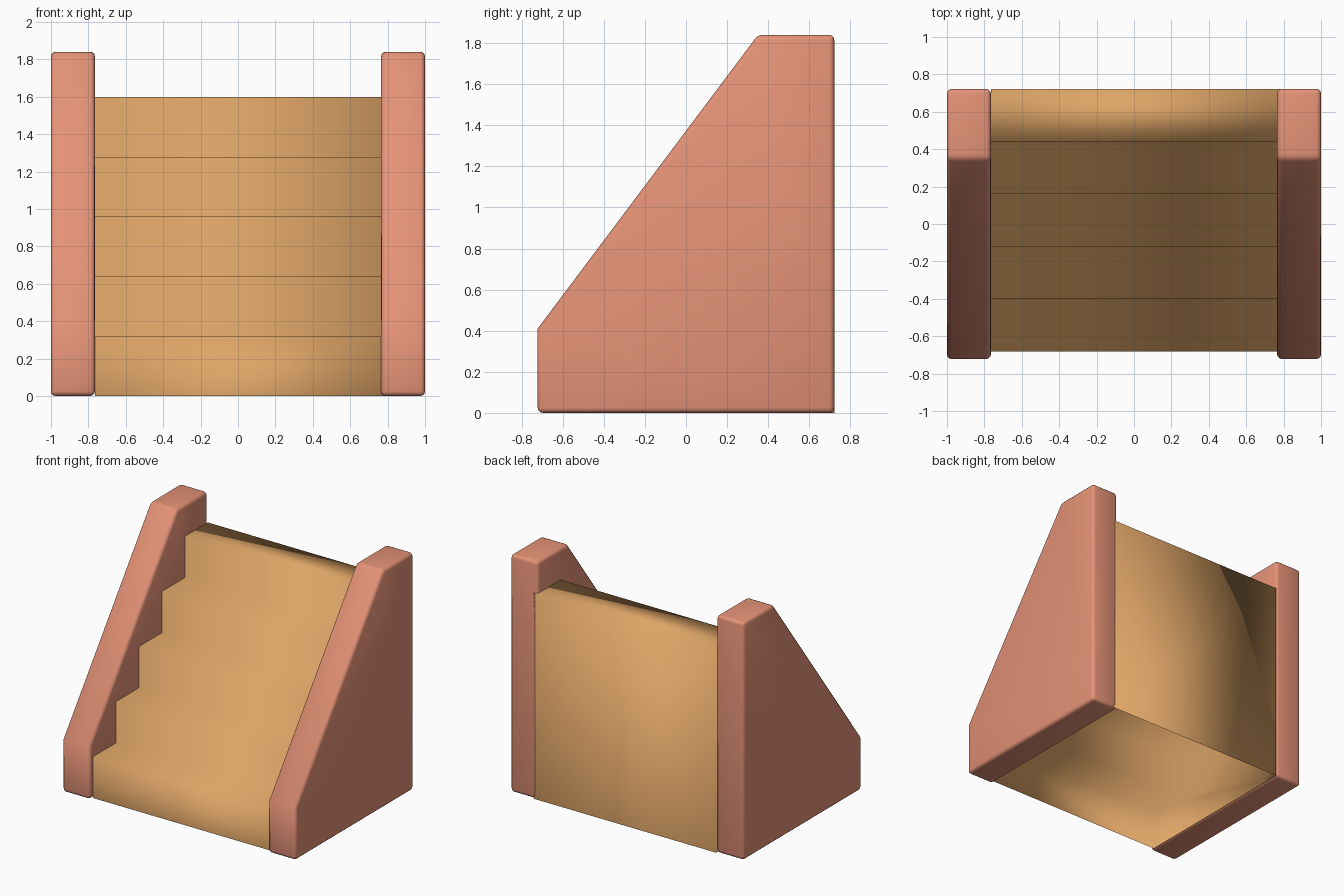
import bpy, bmesh

if "Cube" in bpy.data.objects:
    bpy.data.objects.remove(bpy.data.objects["Cube"])


def material(name, rgb):
    m = bpy.data.materials.new(name)
    m.diffuse_color = (*rgb, 1)
    m.use_nodes = True
    m.node_tree.nodes["Principled BSDF"].inputs["Base Color"].default_value = m.diffuse_color
    return m


def extrude_profile(name, profile, x0, x1, mat, open_bottom=False):
    """Solid made by sweeping a (y, z) profile along x."""
    bm = bmesh.new()
    face = bm.faces.new([bm.verts.new((x0, y, z)) for y, z in profile])
    ext = bmesh.ops.extrude_face_region(bm, geom=[face], use_keep_orig=True)
    verts = [v for v in ext["geom"] if isinstance(v, bmesh.types.BMVert)]
    bmesh.ops.translate(bm, verts=verts, vec=(x1 - x0, 0, 0))
    bmesh.ops.recalc_face_normals(bm, faces=bm.faces)
    if open_bottom:
        base = [f for f in bm.faces if all(v.co.z < 1e-4 for v in f.verts)]
        bmesh.ops.delete(bm, geom=base, context="FACES_ONLY")
    for f in bm.faces:
        f.smooth = True
    mesh = bpy.data.meshes.new(name)
    bm.to_mesh(mesh)
    bm.free()
    mesh.materials.append(mat)
    ob = bpy.data.objects.new(name, mesh)
    bpy.context.collection.objects.link(ob)
    return ob


salmon = material("salmon", (0.78, 0.29, 0.185))
tan = material("tan", (0.73, 0.375, 0.135))

# Hollow flight of five steps, open underneath
STEPS, RISE, RUN, FRONT, BACK = 5, 0.3195, 0.281, -0.683, 0.722
stairs = [(BACK, 0)]
for i in range(STEPS):
    y = FRONT + i * RUN
    stairs += [(y, i * RISE), (y, (i + 1) * RISE)]
stairs.append((BACK, STEPS * RISE))
extrude_profile("stairs", stairs, -0.764, 0.80, tan, open_bottom=True)

# Sloping side walls with rounded edges
wall = [(-0.722, 0), (0.722, 0), (0.722, 1.84), (0.35, 1.84), (-0.722, 0.41)]
for side, x0, x1 in (("left", -1, -0.765), ("right", 0.765, 1)):
    ob = extrude_profile(side + "_side_wall", wall, x0, x1, salmon)
    bev = ob.modifiers.new("rounded_edges", "BEVEL")
    bev.width = 0.025
    bev.segments = 3
    bev.limit_method = "ANGLE"
    bev.angle_limit = 0.75
